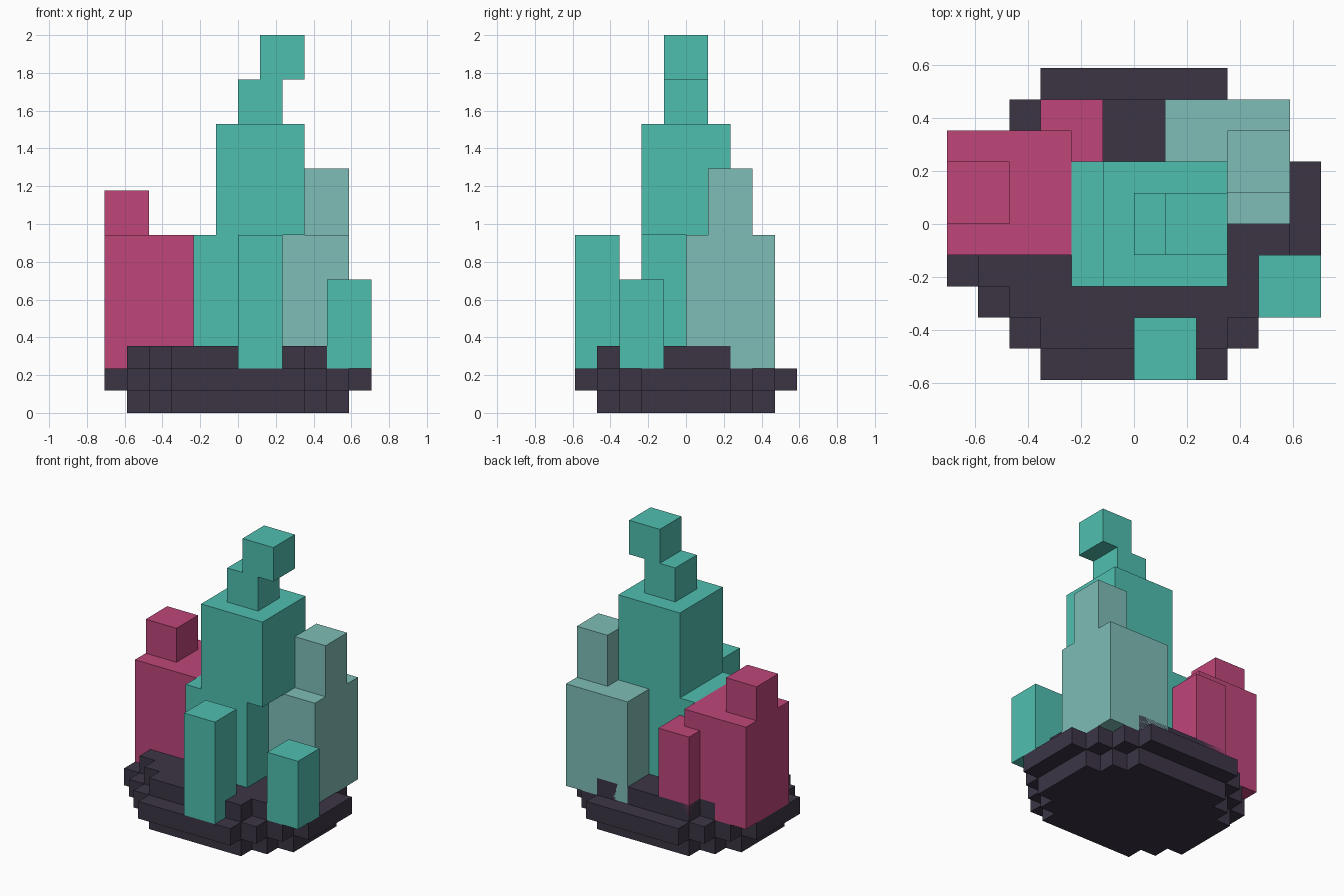
import bpy
import bmesh

if "Cube" in bpy.data.objects:
    bpy.data.objects.remove(bpy.data.objects["Cube"], do_unlink=True)

U = 2 / 17  # one voxel


def material(name, rgb):
    mat = bpy.data.materials.new(name)
    mat.use_nodes = True
    colour = (*rgb, 1)
    mat.diffuse_color = colour
    bsdf = next(n for n in mat.node_tree.nodes if n.type == "BSDF_PRINCIPLED")
    bsdf.inputs["Base Color"].default_value = colour
    return mat


TEAL = material("teal crystal", (0.078, 0.521, 0.434))
PALE = material("pale teal crystal", (0.209, 0.509, 0.468))
PINK = material("pink crystal", (0.521, 0.061, 0.195))
ROCK = material("dark rock", (0.045, 0.036, 0.060))


def prism(name, outline, bottom, top, mat):
    """Extrude an outline, given in voxels, between two heights."""
    bm = bmesh.new()
    face = bm.faces.new([bm.verts.new((x * U, y * U, bottom * U)) for x, y in outline])
    grown = bmesh.ops.extrude_face_region(bm, geom=[face])["geom"]
    risen = [v for v in grown if isinstance(v, bmesh.types.BMVert)]
    bmesh.ops.translate(bm, verts=risen, vec=(0, 0, (top - bottom) * U))
    bmesh.ops.recalc_face_normals(bm, faces=bm.faces)
    mesh = bpy.data.meshes.new(name)
    bm.to_mesh(mesh)
    bm.free()
    mesh.materials.append(mat)
    obj = bpy.data.objects.new(name, mesh)
    bpy.context.collection.objects.link(obj)


def block(name, x, y, z, mat):
    outline = [(x[0], y[0]), (x[1], y[0]), (x[1], y[1]), (x[0], y[1])]
    prism(name, outline, *z, mat)


def stepped_disc(name, radius, bottom, mat):
    """One-voxel slab with staircase corners."""
    quarter = [(radius, 2)]
    for x in range(radius - 1, 2, -1):
        y = radius + 1 - x
        quarter += [(x, y), (x, y + 1)]
    half = quarter + [(-x, y) for x, y in reversed(quarter)]
    prism(name, half + [(-x, -y) for x, y in half], bottom, bottom + 1, mat)


# Rock base
stepped_disc("base_lower", 5, 0, ROCK)
stepped_disc("base_middle", 6, 1, ROCK)
stepped_disc("base_upper", 5, 2, ROCK)

# Central tower
block("tower_foot", (-2, 2), (-2, 2), (2, 8), TEAL)
block("tower_body", (-1, 3), (-2, 2), (8, 13), TEAL)
block("tower_neck", (0, 2), (-1, 1), (13, 15), TEAL)
block("tower_tip", (1, 3), (-1, 1), (15, 17), TEAL)

# Small teal pillars
block("front_pillar", (0, 2), (-5, -3), (2, 8), TEAL)
block("left_pillar", (4, 6), (-3, -1), (2, 6), TEAL)

# Pale cluster at the back left
block("pale_cluster", (1, 5), (0, 4), (2, 8), PALE)
block("pale_tip", (3, 5), (1, 3), (8, 11), PALE)

# Pink cluster on the right
block("pink_cluster", (-6, -2), (-1, 3), (2, 8), PINK)
block("pink_tip", (-6, -4), (0, 2), (8, 10), PINK)
block("pink_back_pillar", (-3, -1), (2, 4), (2, 7), PINK)
